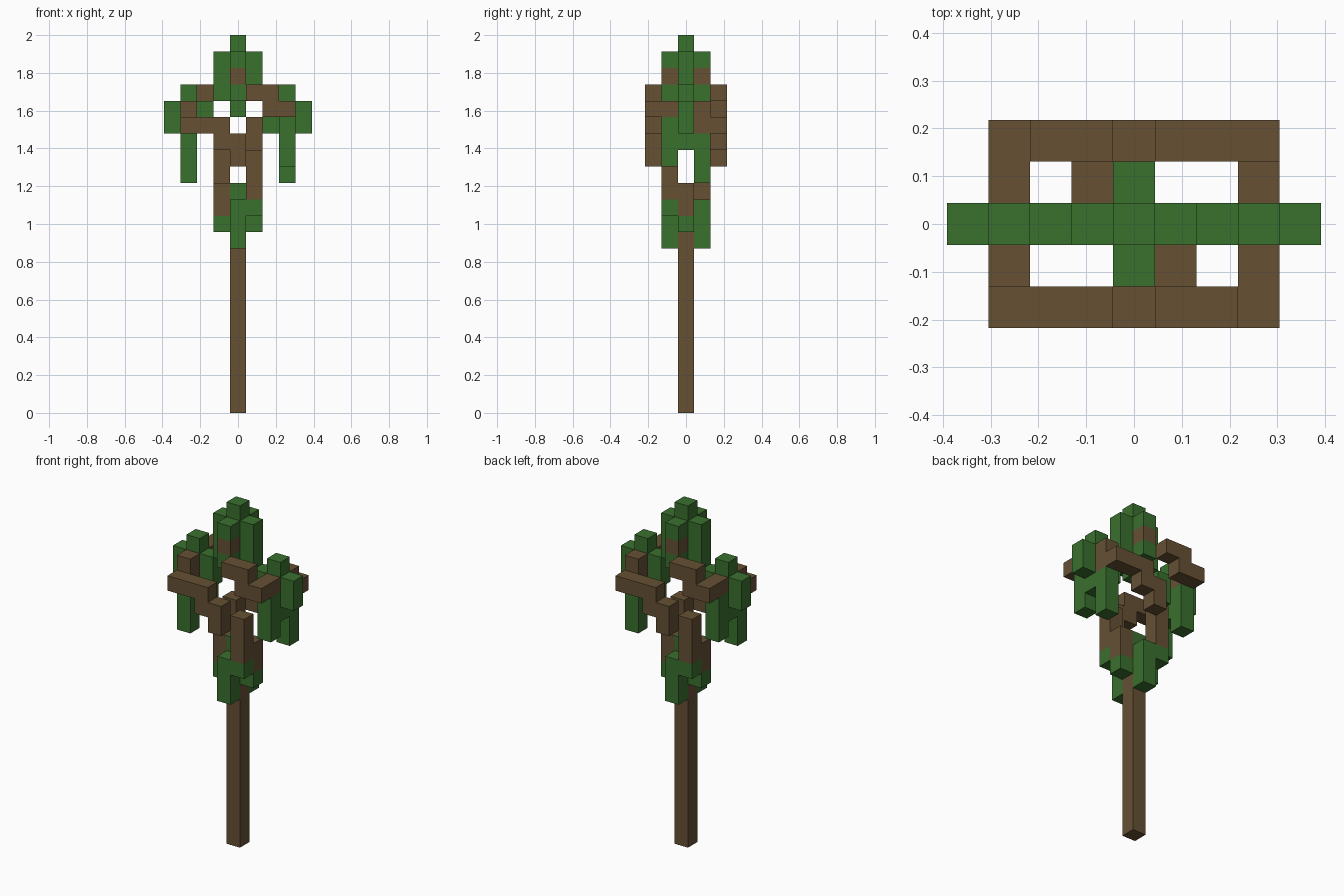
import bpy, bmesh, math
from mathutils import Vector

cube = bpy.data.objects.get("Cube")
if cube:
    bpy.data.objects.remove(cube)

U = 2 / 23  # edge of one block


def material(name, rgb):
    m = bpy.data.materials.new(name)
    m.use_nodes = True
    col = (*rgb, 1)
    m.diffuse_color = col
    m.node_tree.nodes["Principled BSDF"].inputs["Base Color"].default_value = col
    return m


BARK = material("bark_brown", (0.133, 0.081, 0.034))
LEAF = material("leaf_green", (0.042, 0.162, 0.027))


def run(x, y, z, to_x=None, to_z=None):
    """Blocks along a straight run in x and z."""
    xs = range(x, (x if to_x is None else to_x) + 1)
    zs = range(z, (z if to_z is None else to_z) + 1)
    return {(i, y, k) for i in xs for k in zs}


def turned(cells):
    """Half turn about the upright axis."""
    return {(-x, -y, z) for x, y, z in cells}


# Parts built once on the axis
central = {
    "trunk": (BARK, run(0, 0, 0, to_z=12)),
    "lower_leaf_tip": (LEAF, run(0, 0, 13)),
    "crown_leaf_core": (LEAF, run(0, 0, 18, to_z=22)),
}

# Parts repeated by a half turn
paired = {
    "trunk_side": (BARK, run(1, 0, 12, to_z=13)),
    "lower_branch": (BARK, run(1, -1, 13, to_z=15) | run(0, -2, 15, to_z=16)),
    "long_branch": (BARK, run(-1, -2, 16) | run(-3, -2, 17, to_x=-1)
                    | run(-3, -1, 17, to_z=18)),
    "upper_branch": (BARK, run(0, -1, 20) | run(1, -2, 19, to_x=2)
                     | run(2, -2, 18, to_x=3) | run(3, -1, 18)),
    "lower_leaves": (LEAF, run(0, -1, 10, to_z=12) | run(1, -1, 12) | run(1, 0, 11)),
    "side_leaves": (LEAF, run(3, 0, 16, to_z=19) | run(2, 0, 17, to_x=4, to_z=18)),
    "short_hanging_leaves": (LEAF, run(3, -1, 15, to_z=17)),
    "long_hanging_leaves": (LEAF, run(-3, -1, 14, to_z=16)),
    "crown_side_leaves": (LEAF, run(1, 0, 19, to_z=21)),
    "crown_front_leaves": (LEAF, run(0, -1, 19) | run(0, -1, 21)),
}

parts = dict(central)
for name, (mat, cells) in paired.items():
    parts[name + "_a"] = (mat, cells)
    parts[name + "_b"] = (mat, turned(cells))

occupied = set().union(*(cells for _, cells in parts.values()))
AXES = [Vector(v) for v in ((1, 0, 0), (0, 1, 0), (0, 0, 1))]


def build(name, mat, cells):
    """Make one part from its blocks, keeping only the outer faces."""
    bm = bmesh.new()
    for cell in sorted(cells):
        centre = Vector(cell) + Vector((0, 0, 0.5))
        for i in range(3):
            for sign in (1, -1):
                n = AXES[i] * sign
                if tuple(int(c) for c in Vector(cell) + n) in occupied:
                    continue
                a, b = AXES[(i + 1) % 3] / 2, AXES[(i + 2) % 3] / 2 * sign
                mid = centre + n / 2
                corners = (mid - a - b, mid + a - b, mid + a + b, mid - a + b)
                bm.faces.new([bm.verts.new(p * U) for p in corners])
    bmesh.ops.remove_doubles(bm, verts=bm.verts[:], dist=U / 100)
    bmesh.ops.dissolve_limit(bm, angle_limit=math.radians(1),
                             verts=bm.verts[:], edges=bm.edges[:])
    mesh = bpy.data.meshes.new(name)
    bm.to_mesh(mesh)
    bm.free()
    mesh.materials.append(mat)
    bpy.context.collection.objects.link(bpy.data.objects.new(name, mesh))


for name, (mat, cells) in parts.items():
    build(name, mat, cells)
